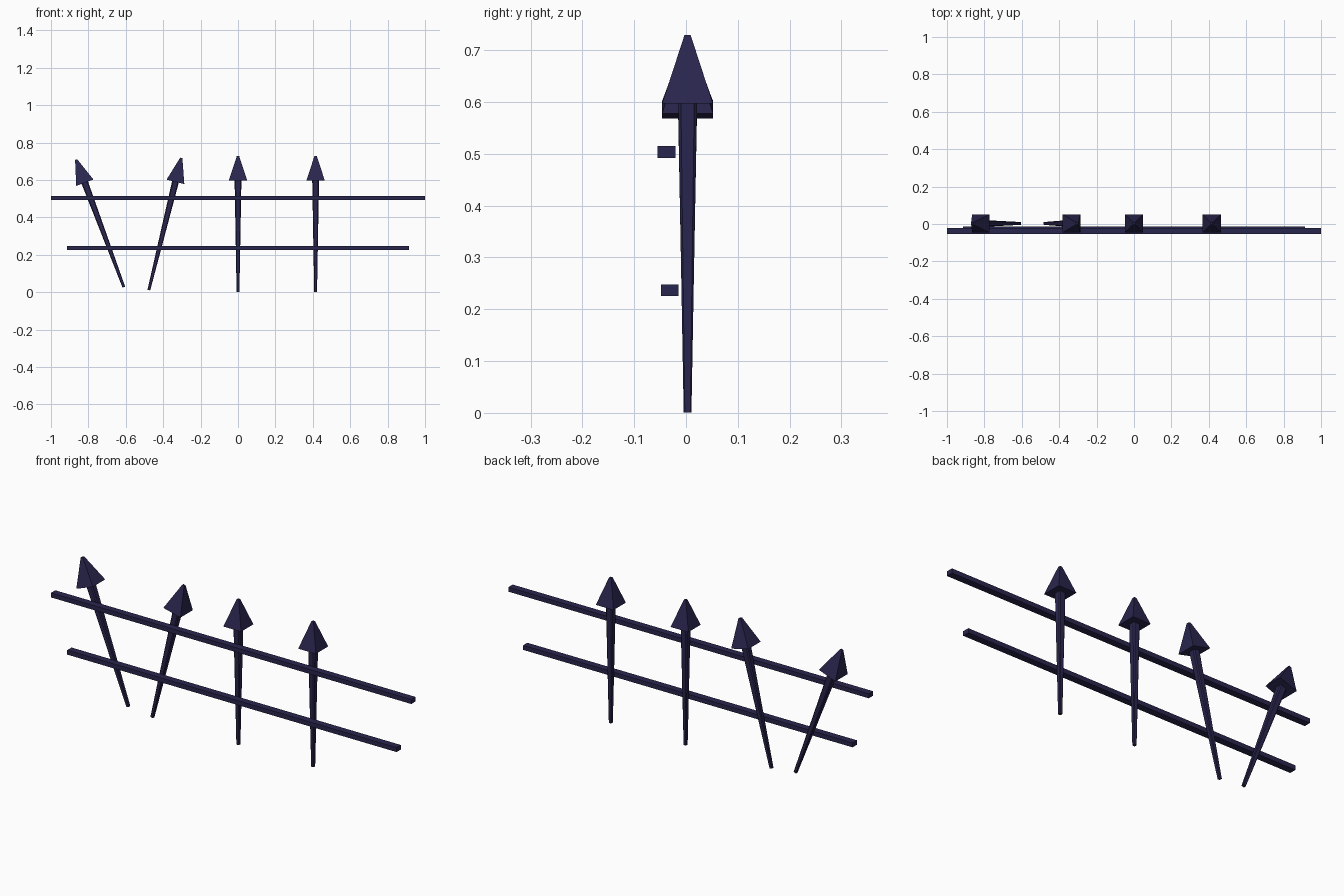
import bpy, bmesh
from math import radians
from mathutils import Matrix

if "Cube" in bpy.data.objects:
    bpy.data.objects.remove(bpy.data.objects["Cube"])

mat = bpy.data.materials.new("dark_iron")
mat.diffuse_color = (0.022, 0.019, 0.075, 1)
mat.use_nodes = True
mat.node_tree.nodes["Principled BSDF"].inputs["Base Color"].default_value = mat.diffuse_color


def square(h, z, chamfer=0.0):
    """Square outline of half-width h at height z, optionally with cut corners."""
    if not chamfer:
        return [(-h, -h, z), (h, -h, z), (h, h, z), (-h, h, z)]
    c = h * (1 - chamfer)
    return [(-c, -h, z), (c, -h, z), (h, -c, z), (h, c, z),
            (c, h, z), (-c, h, z), (-h, c, z), (-h, -c, z)]


def loft(name, bottom, top, matrix):
    """Closed flat-sided solid between two outlines."""
    bm = bmesh.new()
    a = [bm.verts.new(p) for p in bottom]
    b = [bm.verts.new(p) for p in top]
    n = len(a)
    bm.faces.new(a[::-1])
    bm.faces.new(b)
    for i in range(n):
        j = (i + 1) % n
        bm.faces.new((a[i], a[j], b[j], b[i]))
    mesh = bpy.data.meshes.new(name)
    bm.to_mesh(mesh)
    bm.free()
    mesh.materials.append(mat)
    obj = bpy.data.objects.new(name, mesh)
    obj.matrix_world = matrix
    bpy.context.collection.objects.link(obj)


def rail(name, half_length, y, z):
    """Horizontal bar running along x."""
    hy, hz = 0.0172, 0.0112
    ends = [[(x, y - hy, z - hz), (x, y + hy, z - hz),
             (x, y + hy, z + hz), (x, y - hy, z + hz)]
            for x in (-half_length, half_length)]
    loft(name, ends[0], ends[1], Matrix())


# Rails in front of the spikes
rail("upper_rail", 1.0, -0.0375, 0.5035)
rail("lower_rail", 0.914, -0.0312, 0.237)

# Spiked posts: foot x, foot z, lean in degrees
posts = [(-0.61, 0.026, -20.5), (-0.477, 0.010, 13.8), (0.0, 0.0, 0), (0.415, 0.0, 0)]
for i, (x, z, lean) in enumerate(posts, 1):
    m = Matrix.Translation((x, 0.003, z)) @ Matrix.Rotation(radians(lean), 4, 'Y')
    loft(f"post_shaft_{i}", square(0.0075, 0.001, 0.3), square(0.0185, 0.61, 0.3), m)
    loft(f"post_spearhead_{i}", square(0.049, 0.597), square(0.006, 0.729), m)
